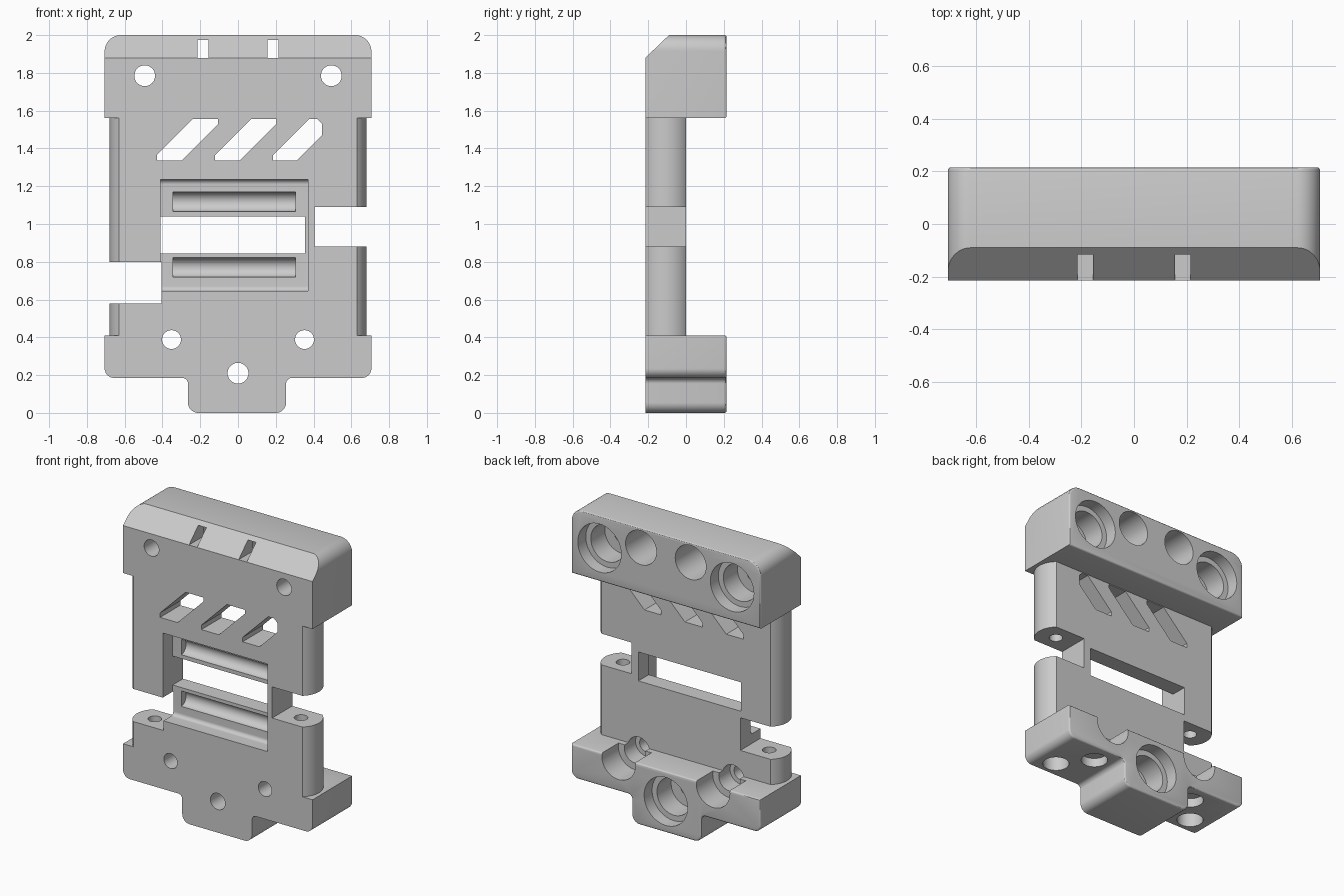
import bpy, bmesh, math
from mathutils import Vector

if "Cube" in bpy.data.objects:
    bpy.data.objects.remove(bpy.data.objects["Cube"], do_unlink=True)

grey = bpy.data.materials.new("light grey plastic")
grey.use_nodes = True
grey.diffuse_color = (0.6, 0.6, 0.6, 1)
grey.node_tree.nodes["Principled BSDF"].inputs["Base Color"].default_value = (0.6, 0.6, 0.6, 1)

FRONT, BACK = -0.215, 0.215
AXES = {"x": lambda u, v, w: (w, u, v),
        "y": lambda u, v, w: (u, w, v),
        "z": lambda u, v, w: (u, v, w)}


def rounded(points, steps=8):
    """Outline from (u, v, radius) corners."""
    out = []
    for i, (u, v, r) in enumerate(points):
        p = Vector((u, v))
        if r == 0:
            out.append(p)
            continue
        a = (Vector(points[i - 1][:2]) - p).normalized()
        b = (Vector(points[(i + 1) % len(points)][:2]) - p).normalized()
        half = a.angle(b) / 2
        centre = p + (a + b).normalized() * r / math.sin(half)
        start = (p + a * r / math.tan(half) - centre).normalized()
        end = (p + b * r / math.tan(half) - centre).normalized()
        for k in range(steps + 1):
            out.append(centre + start.lerp(end, k / steps).normalized() * r)
    return out


def prism(name, outline, axis, lo, hi, soft=0):
    """Extrude an outline along an axis, optionally softening the rear rim."""
    bm = bmesh.new()
    put = AXES[axis]
    a = [bm.verts.new(put(u, v, lo)) for u, v in outline]
    b = [bm.verts.new(put(u, v, hi)) for u, v in outline]
    bm.faces.new(a)
    bm.faces.new(b)
    for i in range(len(a)):
        j = (i + 1) % len(a)
        bm.faces.new((a[i], a[j], b[j], b[i]))
    bmesh.ops.recalc_face_normals(bm, faces=bm.faces)
    if soft:
        rim = [e for e in bm.edges if all(v.co.y > hi - 1e-5 for v in e.verts)]
        bmesh.ops.bevel(bm, geom=rim, offset=soft, segments=3, profile=0.5, affect='EDGES')
    mesh = bpy.data.meshes.new(name)
    bm.to_mesh(mesh)
    bm.free()
    ob = bpy.data.objects.new(name, mesh)
    bpy.context.collection.objects.link(ob)
    mesh.materials.append(grey)
    return ob


def box(name, x0, x1, y0, y1, z0, z1):
    return prism(name, [(x0, y0), (x1, y0), (x1, y1), (x0, y1)], "z", z0, z1)


def rod(name, axis, u, v, r, lo, hi, n=40):
    ring = [(u + r * math.cos(2 * math.pi * k / n), v + r * math.sin(2 * math.pi * k / n))
            for k in range(n)]
    return prism(name, ring, axis, lo, hi)


def combine(target, other, operation):
    mod = target.modifiers.new("join", 'BOOLEAN')
    mod.operation, mod.object, mod.solver = operation, other, 'EXACT'
    bpy.context.view_layer.objects.active = target
    bpy.ops.object.modifier_apply(modifier=mod.name)
    bpy.data.objects.remove(other, do_unlink=True)


# Head block with rounded top corners
W = 0.706
body = prism("mounting_bracket", rounded([(-W, 1.56, 0), (W, 1.56, 0), (W, 2, 0.085), (-W, 2, 0.085)]),
             "y", FRONT, BACK, 0.012)

# Foot block with central tab
foot = prism("foot_block", rounded([
    (-0.265, 0, 0.055), (0.255, 0, 0.055), (0.255, 0.185, 0.03), (W, 0.185, 0.05), (W, 0.41, 0),
    (-W, 0.41, 0), (-W, 0.185, 0.05), (-0.265, 0.185, 0.03)]), "y", FRONT, BACK, 0.012)

# Middle plate with bulged hinge sides
half, sag, edge = 0.1075, 0.05, 0.63
radius = (half ** 2 + sag ** 2) / (2 * sag)
sweep = math.asin(half / radius)
arc = [(edge + sag - radius + radius * math.cos(t), -half + radius * math.sin(t))
       for t in [sweep * (k / 8 - 1) for k in range(17)]]
plate = prism("middle_plate", arc + [(-u, v) for u, v in reversed(arc)], "z", 0.35, 1.62)
combine(body, plate, 'UNION')
combine(body, foot, 'UNION')

cuts = []
# Sloped front of the head
cuts.append(prism("head_chamfer", [(-0.3, 1.795), (-0.215, 1.88), (-0.09, 2), (-0.09, 2.1), (-0.3, 2.1)],
                  "x", -1, 1))

# Side notches and cable window
cuts.append(box("right_notch", -0.9, -0.405, -0.4, 0.1, 0.58, 0.8))
cuts.append(box("left_notch", 0.405, 0.9, -0.4, 0.1, 0.88, 1.09))
cuts.append(prism("front_pocket", rounded([(-0.4, 0.645, 0), (-0.11, 0.645, 0.025), (-0.11, 1.235, 0.025),
                                           (-0.4, 1.235, 0)]), "x", -0.41, 0.37))
cuts.append(box("through_window", -0.41, 0.355, -0.4, 0.1, 0.845, 1.04))
for z in (0.77, 1.118):
    cuts.append(rod("pocket_groove", "x", -0.112, z, 0.052, -0.345, 0.305))

# Slanted vents
vent = [(-0.43, 1.335), (-0.3, 1.335), (-0.105, 1.53), (-0.105, 1.555), (-0.24, 1.555), (-0.43, 1.365)]
for shift in (0, 0.308):
    cuts.append(prism("vent", [(u + shift, v) for u, v in vent], "y", -0.4, 0.1))
cuts.append(prism("last_vent", [(0.185, 1.335), (0.31, 1.335), (0.445, 1.47), (0.445, 1.53), (0.42, 1.555),
                                (0.376, 1.555), (0.185, 1.365)], "y", -0.4, 0.1))

# Stepped bolt holes, mirrored pairs plus the tab
for x, z in ((-0.494, 1.785), (0.494, 1.785), (0, 0.21)):
    cuts += [rod("bolt_hole", "y", x, z, 0.055, -0.4, 0.3),
             rod("bolt_recess", "y", x, z, 0.125, -0.02, 0.3),
             rod("bolt_rim", "y", x, z, 0.162, 0.13, 0.3)]
for s in (-1, 1):
    cuts += [rod("lower_bolt", "y", s * 0.352, 0.388, 0.05, -0.4, 0.3),
             rod("lower_recess", "y", s * 0.352, 0.388, 0.08, -0.08, 0.3),
             rod("lower_rim", "y", s * 0.352, 0.388, 0.125, 0.04, 0.3),
             rod("head_socket", "y", s * 0.185, 1.87, 0.115, -0.06, 0.3),
             box("head_slot", s * 0.185 - 0.03, s * 0.185 + 0.03, -0.4, 0.0, 1.88, 1.975),
             rod("hinge_pin_hole", "z", s * 0.545, -half, 0.042, 0.1, 1.35),
             rod("hinge_pin_recess", "z", s * 0.545, -half, 0.082, 0.1, 0.28),
             rod("foot_recess", "z", s * 0.39, 0.08, 0.082, 0.1, 0.245)]
for c in cuts:
    combine(body, c, 'DIFFERENCE')

# Smooth rounds, crisp edges
bpy.ops.object.select_all(action='DESELECT')
body.select_set(True)
bpy.context.view_layer.objects.active = body
bpy.ops.object.shade_smooth_by_angle(angle=math.radians(30))
